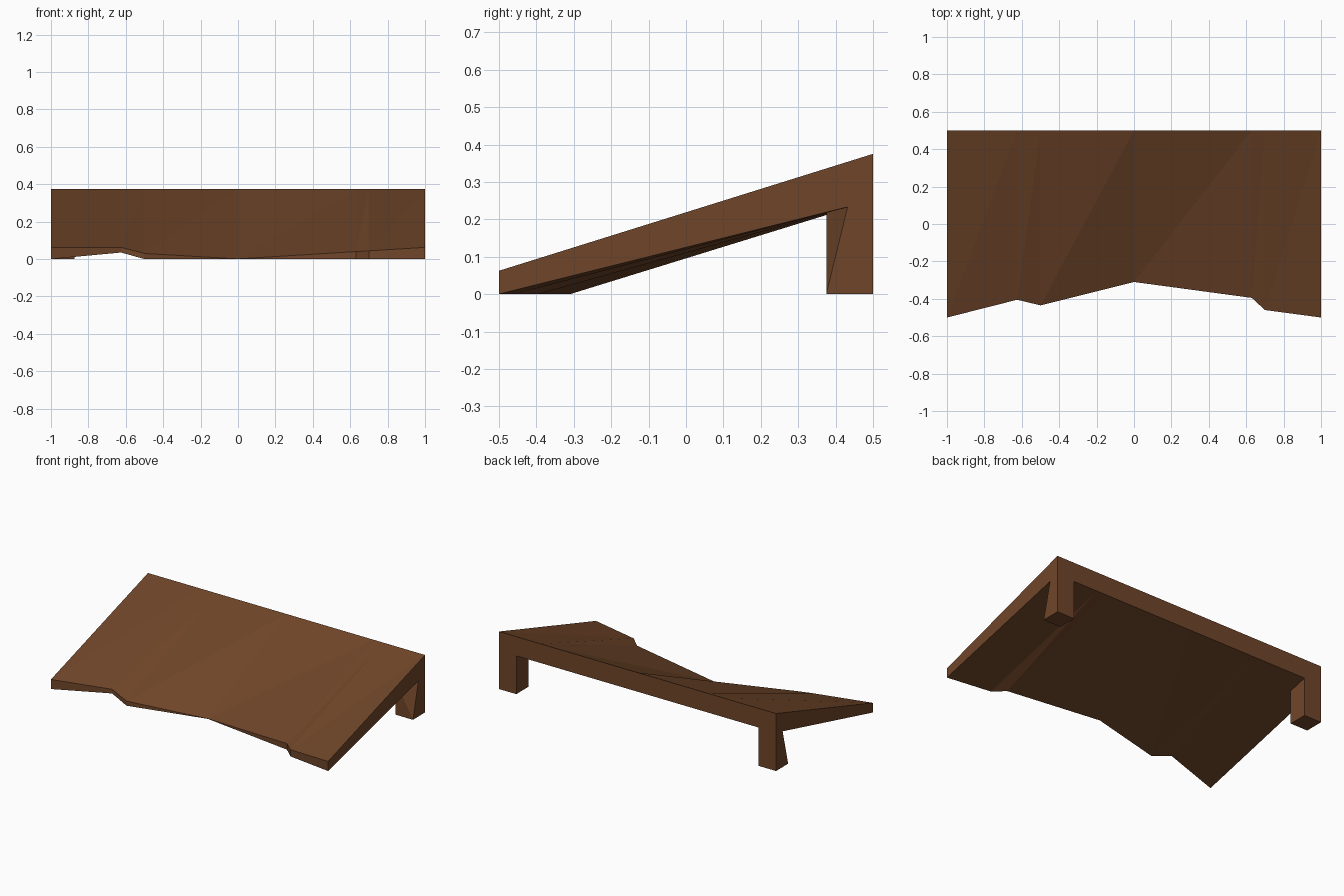
import bpy, bmesh

if "Cube" in bpy.data.objects:
    bpy.data.objects.remove(bpy.data.objects["Cube"])

wood = bpy.data.materials.new("dark brown wood")
wood.diffuse_color = (0.16, 0.06, 0.022, 1)
wood.use_nodes = True
wood.node_tree.nodes["Principled BSDF"].inputs["Base Color"].default_value = wood.diffuse_color


def make_object(name, verts, faces):
    mesh = bpy.data.meshes.new(name)
    mesh.from_pydata(verts, [], faces)
    bm = bmesh.new()
    bm.from_mesh(mesh)
    bmesh.ops.remove_doubles(bm, verts=bm.verts, dist=0.0001)
    bmesh.ops.recalc_face_normals(bm, faces=bm.faces)
    bm.to_mesh(mesh)
    bm.free()
    mesh.materials.append(wood)
    obj = bpy.data.objects.new(name, mesh)
    bpy.context.collection.objects.link(obj)
    return obj


# Broken front edge: x, y, upper z, lower z
edge = [
    (-1.0, -0.5, 0.0625, 0.0),
    (-0.625, -0.405, 0.0625, 0.035),
    (-0.5, -0.435, 0.03, 0.0),
    (0.0, -0.31, 0.001, 0.0),
    (0.63, -0.395, 0.04, 0.0),
    (0.70, -0.46, 0.044, 0.0),
    (1.0, -0.5, 0.0625, 0.0),
]

# Tilted table top: strips running from the broken edge to the straight back edge
verts, faces = [], []
for x, y, top, low in edge:
    verts += [(x, y, top), (x, 0.5, 0.375), (x, 0.5, 0.25), (x, y, low)]
for i in range(len(edge) - 1):
    a, b = 4 * i, 4 * i + 4
    faces += [(a, b, b + 1), (a, b + 1, a + 1)]              # upper side
    faces += [(a + 1, b + 1, b + 2, a + 2)]                  # back
    faces += [(a + 3, b + 2, b + 3), (a + 3, a + 2, b + 2)]  # underside
    faces += [(a + 3, b + 3, b), (a + 3, b, a)]              # broken edge
end = 4 * (len(edge) - 1)
faces += [(0, 1, 2, 3), (end, end + 3, end + 2, end + 1)]
make_object("broken_table_top", verts, faces)

# Two remaining back legs, with the outer front corner pulled back at the top
for side, name in ((-1, "left_leg"), (1, "right_leg")):
    i, o = 0.875 * side, 1.0 * side
    verts = [
        (i, 0.375, 0), (o, 0.375, 0), (o, 0.5, 0), (i, 0.5, 0),
        (i, 0.375, 0.22), (o, 0.432, 0.233), (o, 0.5, 0.25), (i, 0.5, 0.25),
    ]
    faces = [
        (0, 1, 2, 3), (4, 5, 6), (4, 6, 7),
        (0, 1, 4), (1, 5, 4),
        (1, 2, 6), (1, 6, 5),
        (2, 3, 7, 6), (3, 0, 4, 7),
    ]
    make_object(name, verts, faces)
